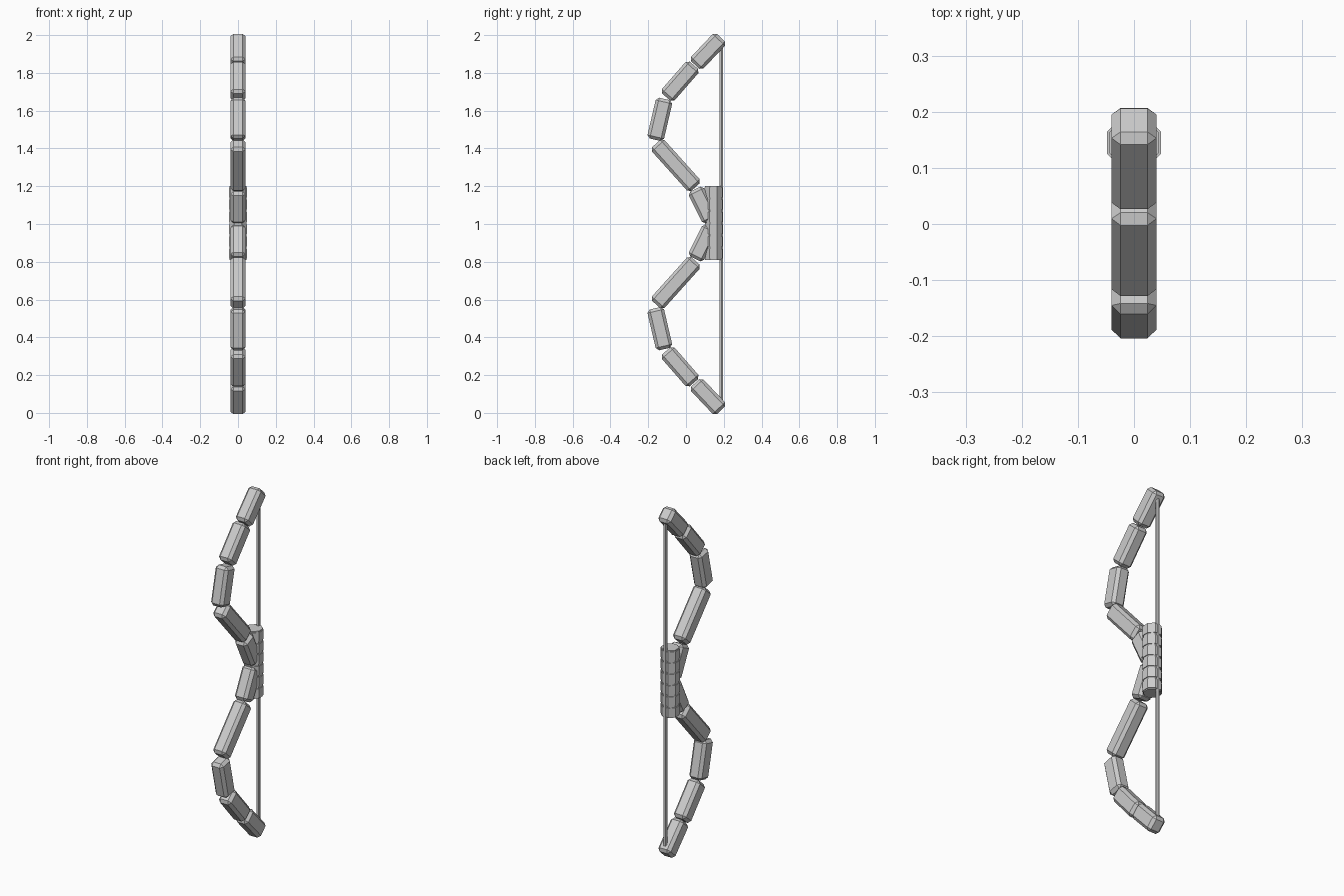
import bpy, math
from mathutils import Vector, Matrix

if "Cube" in bpy.data.objects:
    bpy.data.objects.remove(bpy.data.objects["Cube"])

GRIP_Y = 0.145
STRING_Y = 0.187


def limb_block(name, a, b, width=0.09, extend=0.003):
    """Chamfered block running between two (y, z) points."""
    a, b = Vector((0, *a)), Vector((0, *b))
    axis = (b - a).normalized()
    side = Vector((1, 0, 0))
    normal = axis.cross(side)
    bpy.ops.mesh.primitive_cube_add(size=1)
    ob = bpy.context.object
    ob.name = name
    rot = Matrix((side, normal, axis)).transposed().to_4x4()
    size = Matrix.Diagonal((0.08, width, (b - a).length + 2 * extend, 1))
    ob.data.transform(rot @ size)
    ob.location = (a + b) / 2
    mod = ob.modifiers.new("chamfer", 'BEVEL')
    mod.width = 0.016
    mod.segments = 1
    return ob


def prism(name, sides, apothem, z0, z1, y):
    """Upright prism with flat sides facing the axes."""
    bpy.ops.mesh.primitive_cylinder_add(
        vertices=sides, radius=apothem / math.cos(math.pi / sides), depth=z1 - z0)
    ob = bpy.context.object
    ob.name = name
    ob.data.transform(Matrix.Rotation(math.pi / sides, 4, 'Z'))
    ob.location = (0, y, (z0 + z1) / 2)
    return ob


# Limb blocks, each built for the upper half and mirrored about z = 1
blocks = [
    ("limb_tip", (0.183, 1.984), (0.050, 1.844)),
    ("outer_limb", (0.040, 1.838), (-0.103, 1.674)),
    ("limb_bend", (-0.114, 1.659), (-0.163, 1.449)),
    ("inner_limb", (-0.156, 1.424), (0.048, 1.197)),
    ("riser", (0.050, 1.182), (0.130, 1.020)),
]
for name, a, b in blocks:
    limb_block("upper_" + name, a, b)
    limb_block("lower_" + name, (a[0], 2 - a[1]), (b[0], 2 - b[1]))

# Grip core with wrapped bands
prism("grip_core", 8, 0.044, 0.81, 1.20, GRIP_Y)
count = 6
pitch = 0.39 / count
for i in range(count):
    z = 0.81 + (i + 0.5) * pitch
    prism(f"grip_band_{i + 1}", 8, 0.048, z - 0.026, z + 0.026, GRIP_Y)

# Bow string, poking slightly through both tips
prism("bow_string", 6, 0.009, 0.025, 1.975, STRING_Y)
